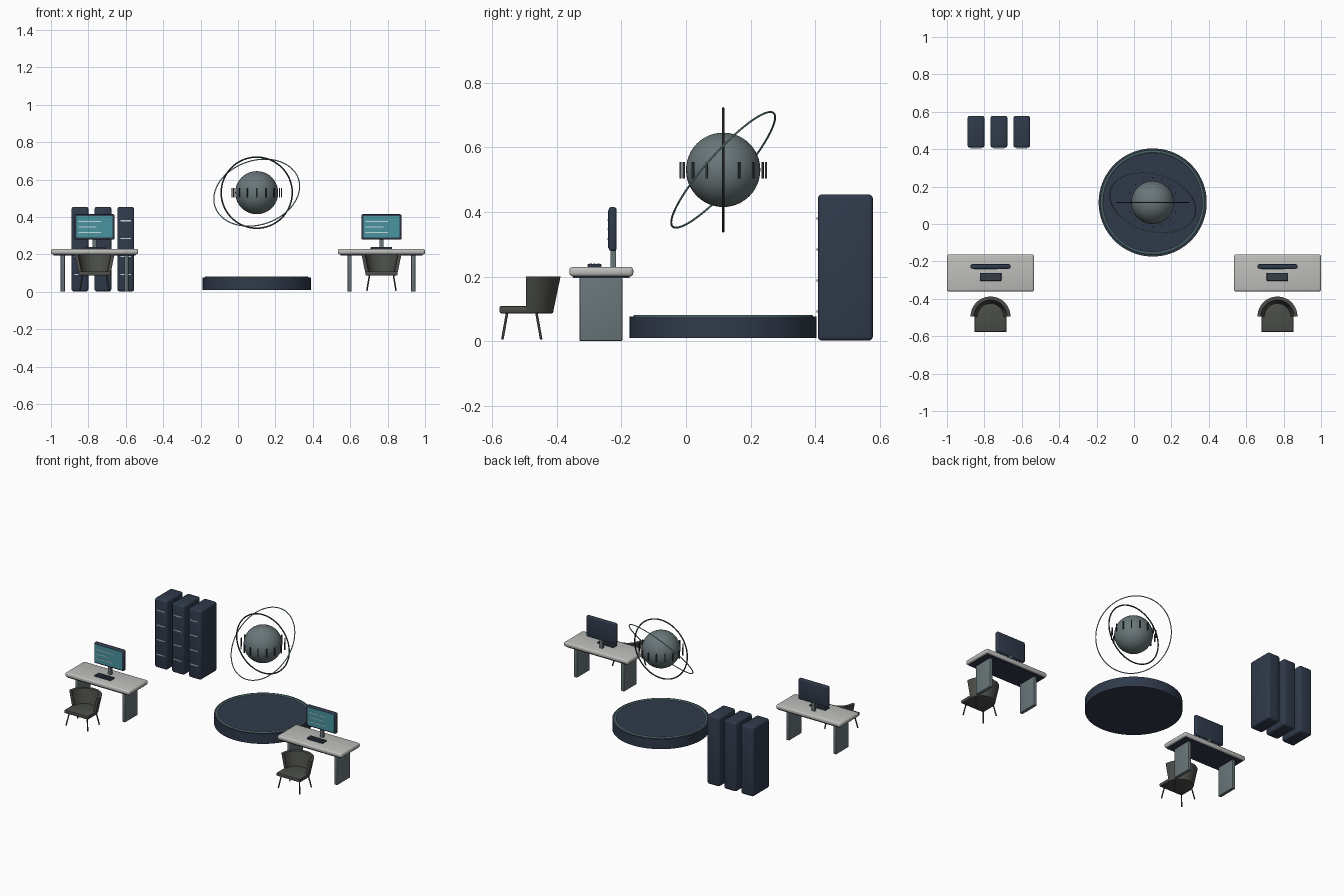
import bpy, bmesh, math
from mathutils import Vector

if "Cube" in bpy.data.objects:
    bpy.data.objects.remove(bpy.data.objects["Cube"])


def mat(name, r, g, b):
    m = bpy.data.materials.new(name)
    lin = lambda c: ((c / 255 + 0.055) / 1.055) ** 2.4 if c > 10 else c / 255 / 12.92
    m.diffuse_color = (lin(r), lin(g), lin(b), 1)
    m.use_nodes = True
    m.node_tree.nodes["Principled BSDF"].inputs["Base Color"].default_value = m.diffuse_color
    return m


NAVY = mat("navy", 48, 58, 75)
DESK = mat("pale grey", 190, 190, 187)
STEEL = mat("steel grey", 105, 118, 121)
CHAIR = mat("charcoal fabric", 74, 77, 72)
DARK = mat("dark metal", 58, 63, 66)
SCREEN = mat("screen teal", 74, 149, 160)
LIGHT = mat("light strip", 195, 220, 224)
GLOW = mat("ring teal", 130, 172, 174)


def finish(ob, name, m, smooth=True):
    ob.name = name
    ob.data.materials.clear()
    ob.data.materials.append(m)
    if smooth:
        bpy.ops.object.select_all(action='DESELECT')
        ob.select_set(True)
        bpy.context.view_layer.objects.active = ob
        bpy.ops.object.shade_smooth_by_angle(angle=math.radians(35))
    return ob


def from_bm(bm, name, m, smooth=True):
    bmesh.ops.recalc_face_normals(bm, faces=bm.faces)
    me = bpy.data.meshes.new(name)
    bm.to_mesh(me)
    bm.free()
    ob = bpy.data.objects.new(name, me)
    bpy.context.collection.objects.link(ob)
    return finish(ob, name, m, smooth)


def box(name, m, c, s, bevel=0, rz=0):
    bm = bmesh.new()
    bmesh.ops.create_cube(bm, size=1)
    bmesh.ops.scale(bm, vec=s, verts=bm.verts)
    if bevel:
        bmesh.ops.bevel(bm, geom=bm.edges[:], offset=bevel, segments=3, profile=0.5, affect='EDGES')
    ob = from_bm(bm, name, m, bool(bevel))
    ob.location = c
    ob.rotation_euler.z = rz
    return ob


def rod(name, m, a, b, r):
    a, b = Vector(a), Vector(b)
    bpy.ops.mesh.primitive_cylinder_add(vertices=12, radius=r, depth=(b - a).length, location=(a + b) / 2)
    ob = bpy.context.object
    ob.rotation_euler = (b - a).to_track_quat('Z', 'Y').to_euler()
    return finish(ob, name, m)


def ring(name, m, c, R, r, normal):
    bpy.ops.mesh.primitive_torus_add(major_radius=R, minor_radius=r, major_segments=96, minor_segments=10, location=c)
    ob = bpy.context.object
    ob.rotation_euler = Vector(normal).to_track_quat('Z', 'Y').to_euler()
    return finish(ob, name, m)


# Round platform with its glowing rim
CX, CY, CZ = 0.10, 0.115, 0.53
bpy.ops.mesh.primitive_cylinder_add(vertices=96, radius=0.289, depth=0.066, location=(CX, CY, 0.043))
finish(bpy.context.object, "platform", NAVY)
ring("platform_rim", GLOW, (CX, CY, 0.076), 0.272, 0.006, (0, 0, 1))

# Floating globe, orbit rings and ticks
bpy.ops.mesh.primitive_uv_sphere_add(segments=48, ring_count=24, radius=0.115, location=(CX, CY, CZ))
finish(bpy.context.object, "globe", STEEL)
ring("upright_ring", DARK, (CX, CY, CZ), 0.190, 0.004, (0, 1, 0))
ring("tilted_ring", GLOW, (CX, CY, CZ), 0.235, 0.003, (-0.218, -0.73, 0.648))
for i in range(16):
    a = i * math.tau / 16
    box("globe_tick", DARK, (CX + 0.132 * math.cos(a), CY + 0.132 * math.sin(a), CZ - 0.001),
        (0.006, 0.006, 0.052), rz=a)

# Server cabinets with front light strips
for x in (-0.845, -0.722, -0.600):
    box("cabinet", NAVY, (x, 0.493, 0.228), (0.09, 0.17, 0.452), 0.012)
    for k in range(4):
        box("cabinet_light", LIGHT, (x, 0.407, 0.38 - 0.096 * k), (0.058, 0.006, 0.006))


def chair(x):
    cy = -0.495
    # Seat: square front, round back
    pts = [(-0.085, -0.082), (0.085, -0.082)]
    pts += [(0.085 * math.cos(t), 0.085 * math.sin(t)) for t in [math.pi * i / 20 for i in range(21)]]
    bm = bmesh.new()
    f = bm.faces.new([bm.verts.new((x + p, cy + q, 0.086)) for p, q in pts])
    g = bmesh.ops.extrude_face_region(bm, geom=[f])
    bmesh.ops.translate(bm, vec=(0, 0, 0.023), verts=[v for v in g['geom'] if isinstance(v, bmesh.types.BMVert)])
    rim = [e for e in bm.edges if abs(e.verts[0].co.z - e.verts[1].co.z) < 1e-5]
    bmesh.ops.bevel(bm, geom=rim, offset=0.006, segments=2, profile=0.5, affect='EDGES')
    from_bm(bm, "seat", CHAIR)
    # Flared half-round backrest, swept from a four-point section
    bm = bmesh.new()
    section = [(0.084, 0.09), (0.107, 0.2), (0.088, 0.2), (0.066, 0.09)]
    rows = []
    for i in range(29):
        t = math.pi * i / 28
        rows.append([bm.verts.new((x + r * math.cos(t), cy + r * math.sin(t), z)) for r, z in section])
    for a, b in zip(rows, rows[1:]):
        for k in range(4):
            bm.faces.new((a[k], a[(k + 1) % 4], b[(k + 1) % 4], b[k]))
    bm.faces.new(rows[0])
    bm.faces.new(rows[-1])
    from_bm(bm, "backrest", CHAIR)
    # Splayed legs
    for s in (-1, 1):
        rod("chair_leg", DARK, (x + s * 0.064, -0.553, 0.09), (x + s * 0.078, -0.568, 0.006), 0.004)
        rod("chair_leg", DARK, (x + s * 0.064, -0.463, 0.09), (x + s * 0.078, -0.448, 0.006), 0.004)


def workstation(x):
    # Desk
    box("desk_top", DESK, (x, -0.262, 0.215), (0.466, 0.198, 0.03), 0.011)
    box("desk_underside", NAVY, (x, -0.262, 0.199), (0.44, 0.174, 0.008))
    for s in (-1, 1):
        box("desk_leg", STEEL, (x + s * 0.17, -0.263, 0.099), (0.022, 0.132, 0.196), 0.003)
    # Monitor
    box("monitor", NAVY, (x, -0.227, 0.347), (0.214, 0.024, 0.136), 0.008)
    box("screen", SCREEN, (x, -0.239, 0.347), (0.194, 0.004, 0.116))
    for z, w in ((0.376, 0.12), (0.346, 0.095), (0.316, 0.12)):
        box("screen_line", LIGHT, (x - 0.085 + w / 2, -0.2415, z), (w, 0.003, 0.005))
    box("monitor_post", STEEL, (x, -0.225, 0.258), (0.022, 0.016, 0.06))
    # Keyboard with key rows
    box("keyboard", NAVY, (x, -0.283, 0.234), (0.115, 0.042, 0.01), 0.002)
    for k in (-1, 0, 1):
        box("key_row", DARK, (x, -0.283 + k * 0.012, 0.2395), (0.1, 0.007, 0.002))
    chair(x)


for x in (-0.767, 0.767):
    workstation(x)
